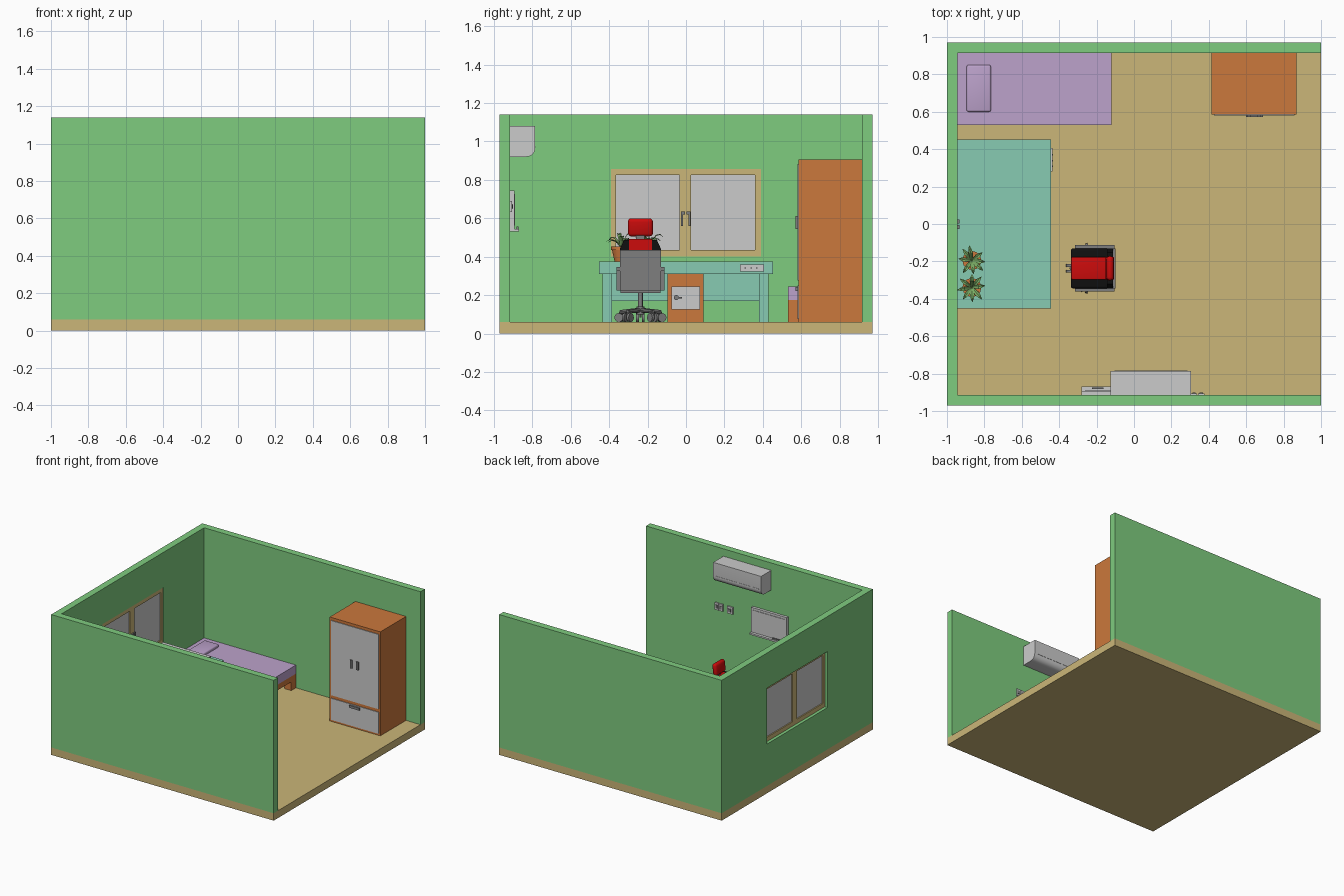
import bpy, bmesh, math, random
from mathutils import Vector, Matrix

if "Cube" in bpy.data.objects:
    bpy.data.objects.remove(bpy.data.objects["Cube"])

random.seed(4)


def mat(name, r, g, b):
    m = bpy.data.materials.new(name)
    m.diffuse_color = [((c / 255 + 0.055) / 1.055) ** 2.4 for c in (r, g, b)] + [1]
    m.use_nodes = True
    m.node_tree.nodes["Principled BSDF"].inputs["Base Color"].default_value = m.diffuse_color
    return m


GREEN = mat("wall green", 127, 204, 127)
TAN = mat("floor tan", 203, 182, 120)
PURPLE = mat("bedding purple", 188, 162, 203)
ORANGE = mat("wood orange", 203, 120, 60)
TEAL = mat("desk teal", 135, 203, 178)
LIGHT = mat("light grey", 203, 203, 203)
DARK = mat("dark grey", 127, 127, 127)
RED = mat("red", 204, 12, 12)
BLACK = mat("black", 16, 16, 16)
LEAF = mat("leaf green", 122, 172, 100)


def finish(name, bm, m, smooth=False):
    bmesh.ops.recalc_face_normals(bm, faces=bm.faces)
    me = bpy.data.meshes.new(name)
    bm.to_mesh(me)
    bm.free()
    me.materials.append(m)
    ob = bpy.data.objects.new(name, me)
    bpy.context.collection.objects.link(ob)
    if smooth:
        bpy.ops.object.select_all(action='DESELECT')
        ob.select_set(True)
        bpy.context.view_layer.objects.active = ob
        bpy.ops.object.shade_smooth_by_angle(angle=math.radians(40))
    return ob


def box(name, x, y, z, m, bevel=0, seg=3, tilt=0):
    """Box from (min, max) ranges, optionally rounded and tilted about y."""
    bm = bmesh.new()
    bmesh.ops.create_cube(bm, size=1)
    size = [r[1] - r[0] for r in (x, y, z)]
    bmesh.ops.scale(bm, vec=size, verts=bm.verts)
    if bevel:
        bmesh.ops.bevel(bm, geom=bm.edges[:], offset=bevel, segments=seg, affect='EDGES', profile=0.5)
    bm.transform(Matrix.Translation([sum(r) / 2 for r in (x, y, z)]) @ Matrix.Rotation(tilt, 4, 'Y'))
    return finish(name, bm, m, bevel > 0)


def rod(name, a, b, r1, m, r2=None, sides=16):
    """Cylinder or cone between two points."""
    a, b = Vector(a), Vector(b)
    bm = bmesh.new()
    bmesh.ops.create_cone(bm, cap_ends=True, segments=sides, radius1=r1,
                          radius2=r1 if r2 is None else r2, depth=(b - a).length)
    bm.transform(Matrix.Translation((a + b) / 2) @ (b - a).to_track_quat('Z', 'Y').to_matrix().to_4x4())
    return finish(name, bm, m, True)


def prism(name, x, yz, m, smooth=False):
    """Extrude a y-z outline along x."""
    bm = bmesh.new()
    f = bm.faces.new([bm.verts.new((x[0], p, q)) for p, q in yz])
    r = bmesh.ops.extrude_face_region(bm, geom=[f])
    bmesh.ops.translate(bm, vec=(x[1] - x[0], 0, 0), verts=[v for v in r['geom'] if isinstance(v, bmesh.types.BMVert)])
    return finish(name, bm, m, smooth)


def ring(name, x, outer, inner, m):
    """Rectangular frame in the y-z plane; outer/inner = (y0, y1, z0, z1)."""
    bm = bmesh.new()
    loops = []
    for px, (a, b, c, d) in ((x[0], outer), (x[1], outer), (x[1], inner), (x[0], inner)):
        loops.append([bm.verts.new((px, p, q)) for p, q in ((a, c), (b, c), (b, d), (a, d))])
    for k in range(4):
        p, q = loops[k], loops[(k + 1) % 4]
        for i in range(4):
            j = (i + 1) % 4
            bm.faces.new((p[i], p[j], q[j], q[i]))
    return finish(name, bm, m)


# Room shell
box("floor", (-1, 1), (-.97, .97), (0, .06), TAN)
box("front_wall", (-.945, 1), (-.97, -.915), (.06, 1.14), GREEN)
box("back_wall", (-.945, 1), (.915, .97), (.06, 1.14), GREEN)
ring("window_wall", (-1, -.945), (-.97, .97, .06, 1.14), (-.39, .39, .4, .855), GREEN)

# Window
for s, (y0, y1) in (("left", (-.39, -.005)), ("right", (-.005, .39))):
    g = (-.365, -.035) if s == "left" else (.025, .36)
    ring(s + "_window_frame", (-.975, -.946), (y0, y1, .4, .855), (g[0], g[1], .435, .825), TAN)
    box(s + "_window_pane", (-.966, -.955), g, (.435, .825), LIGHT)
for s, y, yy in (("left", -.027, (-.027, -.006)), ("right", .012, (.002, .024))):
    box(s + "_window_handle", (-.943, -.934), (y, y + .012), (.56, .635), DARK)
    box(s + "_window_handle_pivot", (-.946, -.934), yy, (.62, .635), DARK)

# Desk
box("desk_top", (-.945, -.445), (-.452, .452), (.31, .375), TEAL)
for x in (-.94, -.505):
    for y in (-.435, .38):
        box("desk_leg", (x, x + .05), (y, y + .05), (.06, .31), TEAL)
box("desk_back_panel", (-.935, -.915), (-.385, .38), (.17, .31), TEAL)
box("desk_socket_strip", (-.445, -.436), (.28, .405), (.322, .36), LIGHT)
for i in range(3):
    y = .305 + i * .03
    box("socket_hole", (-.436, -.434), (y, y + .008), (.337, .345), DARK)

# Cabinet under the desk
box("cabinet", (-.9, -.5), (-.095, .09), (.06, .31), ORANGE)
box("cabinet_door", (-.5, -.492), (-.075, .072), (.125, .245), LIGHT)
rod("cabinet_knob", (-.492, -.05, .187), (-.478, -.05, .187), .013, DARK)
box("cabinet_latch", (-.492, -.484), (-.05, -.02), (.183, .191), DARK)

# Bed
box("mattress", (-.945, -.12), (.53, .915), (.175, .245), PURPLE)
box("bed_frame", (-.945, -.12), (.53, .915), (.13, .175), ORANGE)
for x in (-.945, -.18):
    for y in (.53, .855):
        box("bed_leg", (x, x + .06), (y, y + .06), (.06, .13), ORANGE)
box("pillow", (-.895, -.765), (.6, .85), (.24, .268), PURPLE, .01)

# Wardrobe
box("wardrobe", (.415, .87), (.585, .915), (.06, .905), ORANGE)
box("wardrobe_doors", (.428, .857), (.58, .586), (.275, .882), LIGHT)
box("wardrobe_drawer", (.428, .857), (.58, .586), (.075, .25), LIGHT)
for x in (.605, .66):
    box("wardrobe_door_handle", (x, x + .02), (.571, .581), (.545, .612), DARK)
box("wardrobe_drawer_handle", (.598, .69), (.571, .581), (.222, .242), DARK)

# Air conditioner with a rounded lower front edge
arc = [(-.83 + .045 * math.cos(a), .965 - .045 * math.sin(a)) for a in [i * math.pi / 12 for i in range(7)]]
prism("air_conditioner", (-.125, .305), [(-.915, .92), (-.915, 1.08), (-.785, 1.08)] + arc, LIGHT, True)
box("air_vent_slat", (-.105, .285), (-.79, -.783), (.968, .974), LIGHT)

# Wall board with tray and eraser
box("board_frame", (-.28, .04), (-.915, -.893), (.545, .745), LIGHT)
box("board_surface", (-.262, .022), (-.894, -.889), (.563, .727), LIGHT)
box("board_tray", (-.28, .04), (-.915, -.87), (.532, .545), LIGHT)
box("board_eraser", (-.225, -.163), (-.883, -.873), (.545, .556), DARK)

# Wall sockets
for x in (.305, .343):
    box("socket_plate", (x, x + .033), (-.915, -.906), (.632, .69), LIGHT)
    box("socket_slot", (x + .008, x + .025), (-.907, -.902), (.648, .674), DARK)
box("switch_plate", (.215, .265), (-.915, -.906), (.632, .69), LIGHT)
box("switch_rocker", (.228, .252), (-.907, -.9), (.65, .672), DARK)

# Swivel chair
CX, CY = -.228, -.237
for i in range(5):
    a = math.pi + i * math.tau / 5
    d = Vector((math.cos(a), math.sin(a), 0))
    t = Vector((-d.y, d.x, 0))
    end = Vector((CX, CY, .113)) + d * .112
    rod("chair_base_leg", (CX, CY, .122), end, .013, DARK, .009, 8)
    rod("caster_stem", end, end - Vector((0, 0, .03)), .006, DARK, sides=8)
    for s in (-1, 1):
        hub = end + t * s * .008
        hub.z = .083
        rod("caster_wheel", hub, hub + t * s * .014, .023, DARK)
rod("chair_hub", (CX, CY, .1), (CX, CY, .14), .02, DARK)
rod("chair_column", (CX, CY, .13), (CX, CY, .215), .012, DARK)
box("seat_plate", (-.32, -.12), (CY - .105, CY + .105), (.21, .232), DARK)
box("seat_cushion", (-.338, -.115), (CY - .107, CY + .107), (.23, .275), BLACK, .012)
box("seat_stripe", (-.334, -.13), (CY - .06, CY + .06), (.262, .282), RED, .005)
w = .107
prism("backrest", (-.145, -.113), [(CY - w, .25), (CY + w, .25), (CY + w, .44), (CY + .085, .488),
                                   (CY - .085, .488), (CY - w, .44)], BLACK)
box("backrest_stripe", (-.152, -.108), (CY - .06, CY + .06), (.27, .492), RED)
box("backrest_shell", (-.113, -.1), (CY - w, CY + w), (.225, .435), DARK)
box("headrest_stem", (-.135, -.122), (CY - .022, CY + .022), (.485, .53), DARK)
box("headrest", (-.15, -.112), (CY - .065, CY + .065), (.505, .6), RED, .018, 3, .12)
for s in (-1, 1):
    y = sorted((CY + s * .107, CY + s * .124))
    box("armrest", (-.315, -.105), y, (.325, .345), DARK)
    for x in (-.29, -.14):
        box("armrest_post", (x, x + .025), y, (.225, .325), DARK)
    box("armrest_foot", (-.29, -.115), y, (.225, .243), DARK)

# Potted plants with arching blade leaves
for cy in (-.195, -.34):
    c = Vector((-.867, cy, 0))
    rod("plant_pot", c + Vector((0, 0, .375)), c + Vector((0, 0, .435)), .032, ORANGE, .045, 12)
    rod("pot_rim", c + Vector((0, 0, .435)), c + Vector((0, 0, .452)), .051, ORANGE, .051, 12)
    bm = bmesh.new()
    for i in range(8):
        a = i * math.tau / 8 + random.uniform(-.2, .2)
        d = Vector((math.cos(a), math.sin(a), 0))
        t = Vector((-d.y, d.x, 0))
        L = random.uniform(.07, .085)
        H = random.uniform(.03, .075)
        rows = []
        for k, wd in enumerate((.004, .009, .012, .009, .001)):
            u = k / 4
            p = c + d * L * u + Vector((0, 0, .45 + H * math.sin(u * 2.3)))
            rows.append([bm.verts.new(p + t * wd + Vector((0, 0, wd * .4))), bm.verts.new(p),
                         bm.verts.new(p - t * wd + Vector((0, 0, wd * .4)))])
        for p, q in zip(rows, rows[1:]):
            for j in (0, 1):
                bm.faces.new((p[j], p[j + 1], q[j + 1], q[j]))
    finish("plant_leaves", bm, LEAF)
